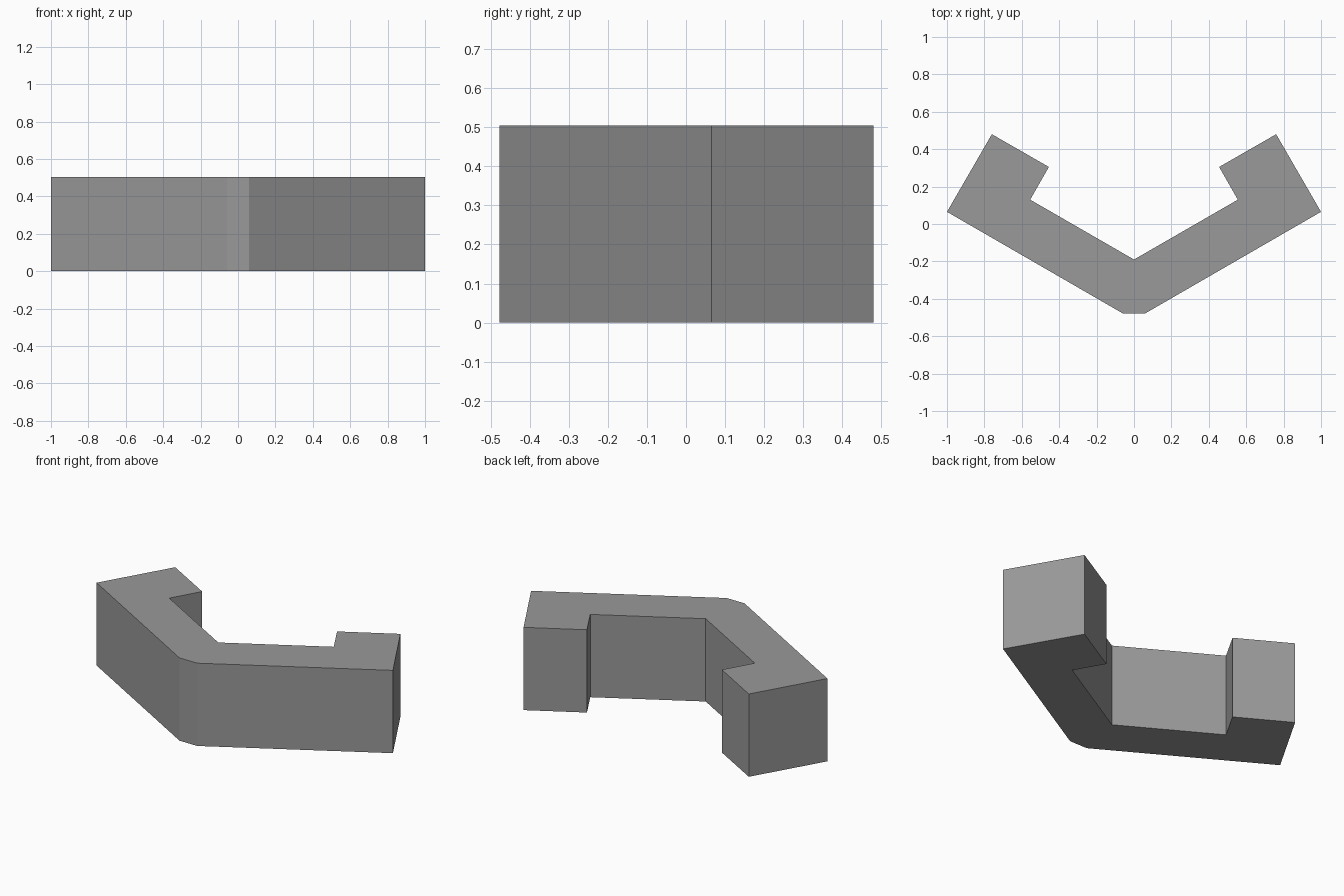
import bpy
import bmesh

if "Cube" in bpy.data.objects:
    bpy.data.objects.remove(bpy.data.objects["Cube"])

HEIGHT = 0.505

# Right half of the plan outline, from the front chamfer round to the inner corner
half = [(0.06, -0.478), (1.0, 0.065), (0.76, 0.48),
        (0.455, 0.305), (0.555, 0.13), (0.0, -0.19)]
# Mirror it, skipping the inner corner that lies on the centre line
outline = half + [(-x, y) for x, y in reversed(half[:-1])]

grey = bpy.data.materials.new("mid_grey")
grey.diffuse_color = (0.32, 0.32, 0.32, 1.0)
grey.use_nodes = True
grey.node_tree.nodes["Principled BSDF"].inputs["Base Color"].default_value = grey.diffuse_color

# Angled bracket: plan outline extruded upward
bm = bmesh.new()
base = bm.faces.new([bm.verts.new((x, y, 0)) for x, y in outline])
top = bmesh.ops.extrude_face_region(bm, geom=[base], use_keep_orig=True)
bmesh.ops.translate(bm, vec=(0, 0, HEIGHT),
                    verts=[v for v in top["geom"] if isinstance(v, bmesh.types.BMVert)])
bmesh.ops.recalc_face_normals(bm, faces=bm.faces)

mesh = bpy.data.meshes.new("angled_bracket")
bm.to_mesh(mesh)
bm.free()
mesh.materials.append(grey)
bracket = bpy.data.objects.new("angled_bracket", mesh)
bpy.context.collection.objects.link(bracket)
